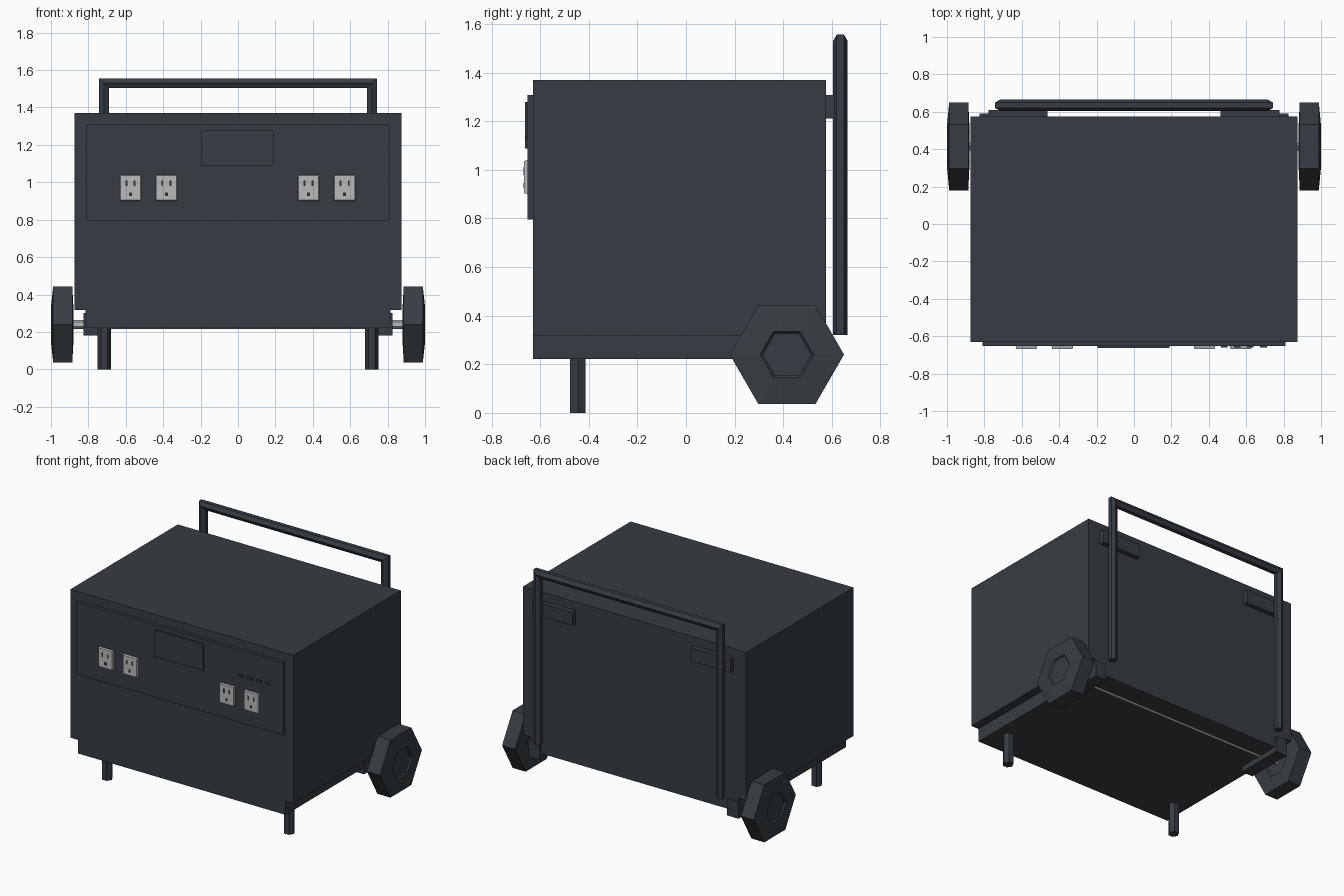
import bpy, bmesh
from math import sin, cos, pi
from mathutils import Vector

if "Cube" in bpy.data.objects:
    bpy.data.objects.remove(bpy.data.objects["Cube"])


def material(name, rgb):
    m = bpy.data.materials.new(name)
    m.use_nodes = True
    m.diffuse_color = (*rgb, 1)
    m.node_tree.nodes["Principled BSDF"].inputs["Base Color"].default_value = (*rgb, 1)
    return m


SLATE = material("dark slate", (0.038, 0.046, 0.056))
LIGHT = material("light grey", (0.48, 0.49, 0.5))
DARK = material("slot black", (0.025, 0.028, 0.032))


def finish(name, bm, mat):
    bmesh.ops.recalc_face_normals(bm, faces=bm.faces)
    mesh = bpy.data.meshes.new(name)
    bm.to_mesh(mesh)
    bm.free()
    mesh.materials.append(mat)
    ob = bpy.data.objects.new(name, mesh)
    bpy.context.collection.objects.link(ob)
    return ob


def box(name, xs, ys, zs, mat=SLATE, taper=0.0):
    """Box from extents; taper pulls the front face in on all sides."""
    bm = bmesh.new()
    bmesh.ops.create_cube(bm, size=1)
    mid = [(a + b) / 2 for a, b in (xs, ys, zs)]
    size = [abs(b - a) for a, b in (xs, ys, zs)]
    for v in bm.verts:
        if v.co.y < 0 and taper:
            v.co.x *= 1 - taper
            v.co.z *= 1 - taper
        v.co = Vector([m + s * c for m, s, c in zip(mid, size, v.co)])
    return finish(name, bm, mat)


def hex_loft(name, stations, mat=SLATE):
    """Skin six-sided rings; each station is a centre and two half-axes."""
    bm = bmesh.new()
    rings = [[bm.verts.new(Vector(c) + Vector(u) * cos(k * pi / 3) + Vector(v) * sin(k * pi / 3))
              for k in range(6)] for c, u, v in stations]
    for a, b in zip(rings, rings[1:]):
        for k in range(6):
            n = (k + 1) % 6
            bm.faces.new((a[k], a[n], b[n], b[k]))
    bm.faces.new(rings[0])
    bm.faces.new(rings[-1])
    return finish(name, bm, mat)


# Cabinet and its narrower base
box("cabinet", (-0.875, 0.875), (-0.63, 0.575), (0.318, 1.37))
box("base", (-0.815, 0.815), (-0.63, 0.575), (0.222, 0.32))

# Control panel with display and buttons
box("control_panel", (-0.81, 0.81), (-0.653, -0.625), (0.795, 1.308))
box("display", (-0.195, 0.19), (-0.662, -0.65), (1.088, 1.278))
for i in range(4):
    x = 0.482 + 0.07 * i
    box(f"button_{i + 1}", (x - 0.018, x + 0.018), (-0.661, -0.65), (1.122, 1.138))

# Power outlets with three holes each
for i, x in enumerate((-0.575, -0.383, 0.377, 0.57)):
    box(f"outlet_{i + 1}", (x - 0.058, x + 0.058), (-0.667, -0.65), (0.9, 1.04), LIGHT, 0.06)
    for side, dx in (("left", 0.022), ("right", -0.022)):
        box(f"outlet_{i + 1}_{side}_slot", (x + dx - 0.005, x + dx + 0.005),
            (-0.669, -0.664), (0.979, 1.009), DARK)
    box(f"outlet_{i + 1}_ground_hole", (x - 0.008, x + 0.008), (-0.669, -0.664), (0.926, 0.946), DARK)

# Handle: mitred hexagonal tube
path = [((-0.716, 0.32), (1, 0)), ((-0.716, 1.53), (1, -1)),
        ((0.716, 1.53), (-1, -1)), ((0.716, 0.32), (-1, 0))]
hex_loft("handle", [((x, 0.635, z), (0, 0.03, 0), (0.03 * mx, 0, 0.03 * mz))
                    for (x, z), (mx, mz) in path])

# Axle
hex_loft("axle", [((x, 0.415, 0.24), (0, 0, 0.024), (0, 0.024, 0)) for x in (-0.92, 0.92)], LIGHT)

# Mirrored parts: handle mounts, axle brackets, legs, wheels
wheel_profile = [(0.89, 0.1), (0.88, 0.11), (0.886, 0.235),
                 (0.988, 0.235), (1.0, 0.11), (0.99, 0.1)]
for side, s in (("left", 1), ("right", -1)):
    box(f"{side}_handle_mount", (s * 0.463, s * 0.777), (0.57, 0.61), (1.212, 1.308))
    box(f"{side}_axle_bracket", (s * 0.735, s * 0.825), (0.235, 0.59), (0.182, 0.3))
    hex_loft(f"{side}_leg", [((s * 0.715, -0.445, z), (0.037, 0, 0), (0, 0.037, 0)) for z in (0, 0.23)])
    hex_loft(f"{side}_wheel", [((s * x, 0.415, 0.24), (0, r, 0), (0, 0, r)) for x, r in wheel_profile])
